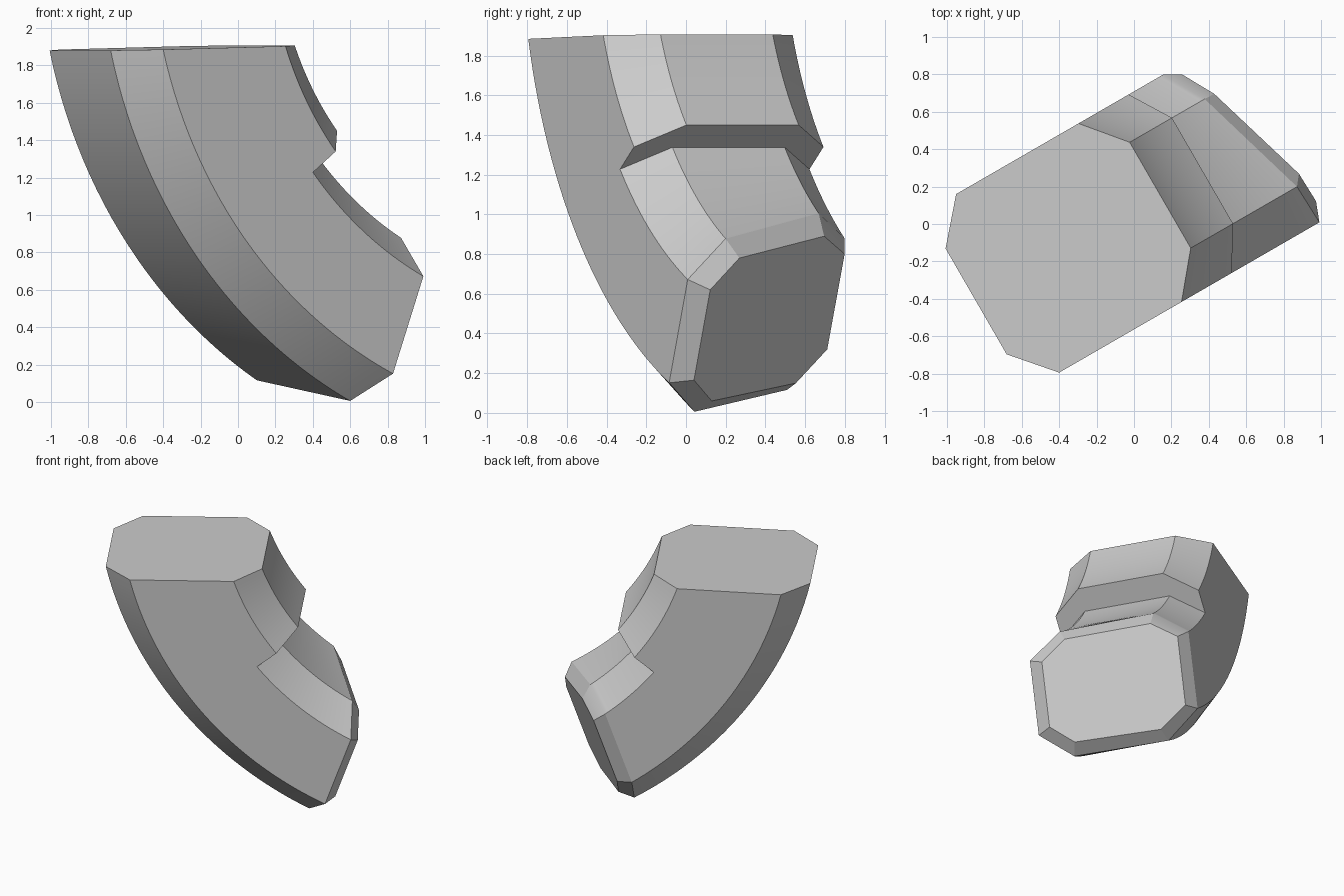
import bpy, bmesh, math
from mathutils import Vector, Matrix

cube = bpy.data.objects.get("Cube")
if cube:
    bpy.data.objects.remove(cube, do_unlink=True)

# Arc of the elbow, in a (u, v, z) frame turned 30 degrees about z
CU, CZ = 1.80, 2.52
STEP = math.radians(38.6)
SIDES = (-0.488, 0.614)      # flat sides
INNER = (-0.263, 0.39)       # limits of the inner and outer faces
R_OUT, R_OUT_CH = 2.812, 2.622
R_IN, R_IN_CH, NOTCH = 1.715, 1.892, 0.18


def arc_point(r, v, t):
    return Vector((CU - r * math.cos(t), v, CZ - r * math.sin(t)))


def top_gap(p):
    return 1.902 + 0.024 * p.x - p.z


def end_gap(p):
    return -1.23 + 2.78 * p.x + 1.017 * p.y - p.z


def solve(r, v, gap):
    """Angle where an arc line meets a cutting plane."""
    lo, hi = 0.0, math.radians(85)
    for _ in range(40):
        mid = (lo + hi) / 2
        if gap(arc_point(r, v, mid)) < 0:
            lo = mid
        else:
            hi = mid
    return lo


def section(extra, shoulder):
    """Chamfered cross-section as (radius, v) pairs."""
    a, b = INNER
    c, d = SIDES
    pts = [(R_OUT, a), (R_OUT, b), (R_OUT_CH, d)]
    if shoulder:
        pts.append((R_IN_CH + NOTCH, d))
    pts += [(R_IN_CH + extra, d), (R_IN + extra, b),
            (R_IN + extra, a), (R_IN_CH + extra, c)]
    if shoulder:
        pts.append((R_IN_CH + NOTCH, c))
    return pts + [(R_OUT_CH, c)]


bm = bmesh.new()


def bridge(ring_a, ring_b):
    n = len(ring_a)
    for i in range(n):
        j = (i + 1) % n
        bm.faces.new((ring_a[i], ring_a[j], ring_b[j], ring_b[i]))


def sweep(profile, start, stop, steps):
    rings = []
    for k in range(steps + 1):
        f = k / steps
        rings.append([bm.verts.new(arc_point(r, v, start(r, v) * (1 - f) + stop(r, v) * f))
                      for r, v in profile])
    for ring_a, ring_b in zip(rings, rings[1:]):
        bridge(ring_a, ring_b)
    return rings


def at_step(r, v):
    return STEP


# Thick upper part and thinner lower part
upper = sweep(section(0, True), lambda r, v: solve(r, v, top_gap), at_step, 14)
lower = sweep(section(NOTCH, False), at_step, lambda r, v: solve(r, v, end_gap), 20)

# Flat top and the step between both parts
bm.faces.new(upper[0])
bm.faces.new(upper[-1][3:9] + [lower[0][i] for i in (5, 4)])

# Bevelled lower end, on a plane parallel to the cut
end_outline = [(-0.222, 0.06), (0.375, 0.15), (0.561, 0.32), (0.563, 0.80),
               (0.388, 0.89), (-0.208, 0.78), (-0.381, 0.62), (-0.381, 0.165)]
cap = [bm.verts.new(((z + 1.505 - 1.017 * v) / 2.78, v, z)) for v, z in end_outline]
bridge(lower[-1], cap)
bm.faces.new(cap)

bmesh.ops.remove_doubles(bm, verts=bm.verts, dist=0.0005)
bmesh.ops.recalc_face_normals(bm, faces=bm.faces)
bm.transform(Matrix.Rotation(math.radians(30), 4, 'Z'))

mesh = bpy.data.meshes.new("curved_block")
bm.to_mesh(mesh)
bm.free()
block = bpy.data.objects.new("curved_block", mesh)
bpy.context.collection.objects.link(block)

# Plain grey finish
grey = bpy.data.materials.new("light_grey")
grey.use_nodes = True
colour = (0.6, 0.6, 0.6, 1)
grey.diffuse_color = colour
grey.node_tree.nodes["Principled BSDF"].inputs["Base Color"].default_value = colour
mesh.materials.append(grey)

bpy.ops.object.select_all(action='DESELECT')
block.select_set(True)
bpy.context.view_layer.objects.active = block
bpy.ops.object.shade_smooth_by_angle(angle=math.radians(20))
